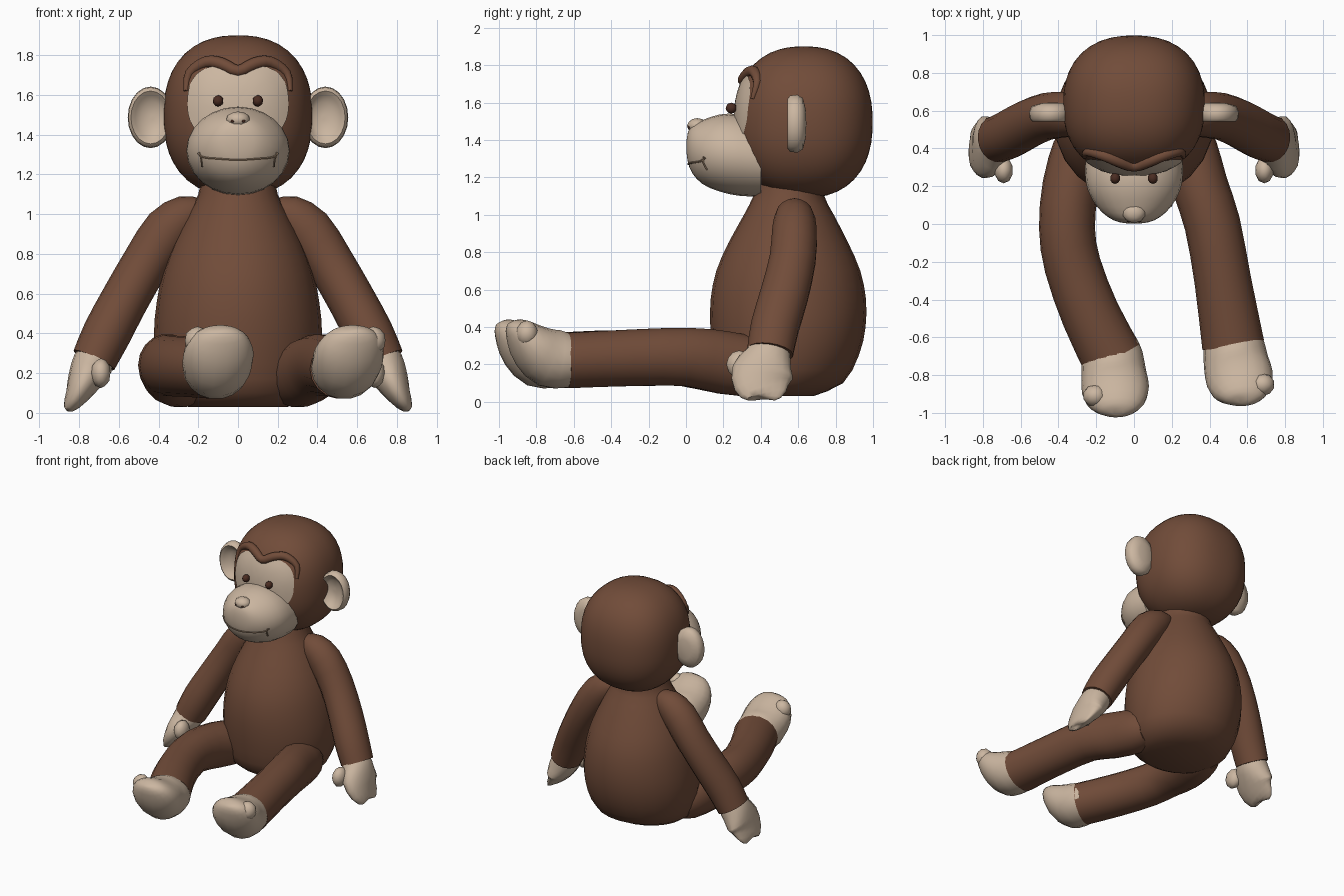
import bpy, bmesh, math
from mathutils import Vector
from mathutils.bvhtree import BVHTree

if "Cube" in bpy.data.objects:
    bpy.data.objects.remove(bpy.data.objects["Cube"])


def material(name, rgb):
    m = bpy.data.materials.new(name)
    m.diffuse_color = (*rgb, 1)
    m.use_nodes = True
    m.node_tree.nodes["Principled BSDF"].inputs["Base Color"].default_value = m.diffuse_color
    return m


FUR = material("brown_fur", (0.165, 0.072, 0.041))
SKIN = material("cream_skin", (0.60, 0.47, 0.355))
DARK = material("dark_brown", (0.07, 0.026, 0.016))
CREASE = material("crease_tan", (0.25, 0.17, 0.11))


def finish(name, bm, mat, angle=55):
    bmesh.ops.recalc_face_normals(bm, faces=bm.faces)
    me = bpy.data.meshes.new(name)
    bm.to_mesh(me)
    bm.free()
    me.materials.append(mat)
    ob = bpy.data.objects.new(name, me)
    bpy.context.collection.objects.link(ob)
    bpy.ops.object.select_all(action='DESELECT')
    ob.select_set(True)
    bpy.context.view_layer.objects.active = ob
    bpy.ops.object.shade_smooth_by_angle(angle=math.radians(angle))
    return ob


def spline(pts, steps):
    """Catmull-Rom through tuples of any length."""
    out = []
    for i in range(len(pts) - 1):
        p = [pts[max(0, min(len(pts) - 1, i + k))] for k in (-1, 0, 1, 2)]
        for j in range(steps):
            t = j / steps
            out.append([b + 0.5 * t * (c - a + t * (2*a - 5*b + 4*c - d + t * (3*(b - c) + d - a)))
                        for a, b, c, d in zip(*p)])
    return out + [list(pts[-1])]


def tube(name, stations, mat, ref, axis=None, steps=2, seg=18):
    """Skin elliptical rings (x, y, z, side radius, radius along ref)."""
    st = spline(stations, steps)
    bm = bmesh.new()
    rings = []
    for i, (x, y, z, ra, rb) in enumerate(st):
        t = Vector(axis) if axis else (Vector(st[min(i + 1, len(st) - 1)][:3])
                                       - Vector(st[max(i - 1, 0)][:3])).normalized()
        b = Vector(ref)
        b = (b - t * b.dot(t)).normalized()
        n = t.cross(b)
        rings.append([bm.verts.new(Vector((x, y, z)) + n * ra * math.cos(a) + b * rb * math.sin(a))
                      for a in (2 * math.pi * k / seg for k in range(seg))])
    for r, q in zip(rings, rings[1:]):
        for k in range(seg):
            bm.faces.new((r[k], r[k - 1], q[k - 1], q[k]))
    bm.faces.new(rings[0])
    bm.faces.new(rings[-1])
    return finish(name, bm, mat)


def ball(name, centre, radii, mat, power=2.0, sub=2):
    """Ellipsoid, boxier with a higher power."""
    bm = bmesh.new()
    bmesh.ops.create_icosphere(bm, subdivisions=sub, radius=1)
    for v in bm.verts:
        d = v.co / sum(abs(c) ** power for c in v.co) ** (1 / power)
        v.co = Vector(c + r * k for c, r, k in zip(centre, radii, d))
    return finish(name, bm, mat)


def front_of(ob):
    """Return a function giving the frontmost y of a part at x, z."""
    tree = BVHTree.FromPolygons([v.co for v in ob.data.vertices],
                                [p.vertices for p in ob.data.polygons])

    def y_at(x, z):
        hit = tree.ray_cast(Vector((x, -3, z)), Vector((0, 1, 0)))[0]
        return hit.y if hit else 0.4
    return y_at


X, Y, Z = (1, 0, 0), (0, 1, 0), (0, 0, 1)

# Torso
tube("torso", [(0, .48, .03, .25, .20), (0, .51, .10, .36, .33), (0, .535, .25, .41, .39),
               (0, .545, .40, .423, .415), (0, .547, .55, .41, .415), (0, .547, .70, .38, .385),
               (0, .547, .85, .325, .32), (0, .55, 1.0, .25, .24), (0, .55, 1.1, .20, .19),
               (0, .57, 1.2, .18, .18)], FUR, Y, axis=Z, seg=24)

# Head and muzzle
head = ball("head", (0, .63, 1.495), (.375, .368, .405), FUR, 2.35, 4)
muzzle = tube("muzzle", [(0, .40, 1.30, .25, .205), (0, .28, 1.32, .26, .218), (0, .18, 1.33, .245, .206),
                         (0, .09, 1.335, .195, .172), (0, .035, 1.35, .135, .13), (0, .01, 1.36, .08, .08),
                         (0, .002, 1.365, .02, .02)], SKIN, Z, axis=(0, -1, 0), seg=24)
head_y, muzzle_y = front_of(head), front_of(muzzle)

# Heart-shaped face plate laid on the head
bm = bmesh.new()
N, RINGS = 48, 7
hub = bm.verts.new((0, head_y(0, 1.54) - .008, 1.54))
prev = None
for j in range(1, RINGS + 1):
    ring = []
    for k in range(N):
        c, s = math.cos(2 * math.pi * k / N), math.sin(2 * math.pi * k / N)
        e = 3 if s > 0 else 2
        r = (abs(c / .255) ** e + abs(s / .215) ** e) ** (-1 / e)
        x, z = r * c, r * s
        if s > 0:
            z -= .055 * math.exp(-(x / .07) ** 2)
        x, z = x * j / RINGS, 1.54 + z * j / RINGS
        ring.append(bm.verts.new((x, head_y(x, z) - .008, z)))
    for k in range(N):
        bm.faces.new((ring[k - 1], ring[k], prev[k], prev[k - 1]) if prev else (ring[k - 1], ring[k], hub))
    prev = ring
finish("face_plate", bm, SKIN)

# Brow fringe framing the top of the face
brow = [(.262, 1.62, .012), (.245, 1.71, .022), (.16, 1.765, .03), (.08, 1.755, .032), (0, 1.72, .03)]
brow = [(-x, z, r) for x, z, r in brow[:-1]] + brow[::-1]
tube("brow_fringe", [(x, head_y(x, z), z, r, r) for x, z, r in brow], FUR, Y, steps=3, seg=10)

# Nose, mouth crease
ball("nose", (0, .06, 1.475), (.062, .055, .042), SKIN)
mouth = [(.20, 1.305), (.17, 1.285), (.10, 1.278), (0, 1.272)]
mouth = [(-x, z) for x, z in mouth[:-1]] + mouth[::-1]
tube("mouth_crease", [(x, muzzle_y(x, z), z, .006, .006) for x, z in mouth], CREASE, Z, steps=4, seg=6)

# Parts that repeat on both sides
for s, side in ((1, "right"), (-1, "left")):
    ball(f"eye_{side}", (s * .10, .242, 1.57), (.027, .03, .029), DARK)
    ball(f"nostril_{side}", (s * .028, .016, 1.468), (.011, .008, .008), DARK, sub=1)
    tube(f"mouth_corner_{side}", [(s * x, muzzle_y(s * x, z), z, .006, .006)
                                  for x, z in ((.195, 1.31), (.185, 1.28), (.18, 1.24))], CREASE, X, seg=6)
    # Cupped ear
    tube(f"ear_{side}", [(s * x, y, 1.487, .115 * k, .155 * k) for x, y, k in
                         ((.43, .59, .08), (.43, .588, .5), (.435, .56, .72), (.44, .543, .86), (.44, .556, .97),
                          (.44, .595, 1), (.44, .625, .88), (.43, .64, .5), (.43, .643, .08))],
         SKIN, Z, axis=Y, steps=1, seg=20)
    # Arm and paw
    tube(f"arm_{side}", [(s * x, y, z, a, b) for x, y, z, a, b in
                         ((.17, .58, 1.03, .05, .06), (.25, .58, 1.00, .10, .10), (.35, .58, .92, .125, .12),
                          (.46, .57, .76, .12, .125), (.57, .525, .57, .12, .13), (.66, .475, .40, .122, .13),
                          (.725, .45, .265, .113, .125))], FUR, Y)
    tube(f"hand_{side}", [(s * x, y, z, a, b) for x, y, z, a, b in
                          ((.69, .45, .33, .08, .10), (.73, .44, .25, .103, .122), (.775, .41, .16, .085, .165),
                           (.81, .41, .09, .06, .155), (.845, .43, .035, .032, .11), (.855, .43, .018, .01, .05))],
         SKIN, Y)
    ball(f"thumb_{side}", (s * .69, .285, .20), (.05, .07, .075), SKIN)

# Legs, each splayed differently
tube("leg_right", [(.27, .50, .16, .11, .11), (.29, .40, .18, .15, .155), (.35, .20, .21, .148, .17),
                   (.415, 0, .24, .148, .158), (.47, -.30, .235, .15, .153), (.525, -.64, .22, .165, .15)], FUR, Z)
tube("leg_left", [(-.27, .50, .16, .11, .11), (-.28, .40, .18, .15, .155), (-.335, .20, .21, .15, .17),
                  (-.355, -.02, .24, .148, .158), (-.325, -.22, .235, .15, .153), (-.23, -.48, .23, .155, .152),
                  (-.115, -.71, .22, .163, .15)], FUR, Z)

# Feet with upturned soles and a side toe
FOOT = [(-.02, .06, .22, .14, .12), (0, 0, .22, .160, .146), (.015, -.10, .235, .172, .16),
        (.035, -.19, .295, .178, .13), (.05, -.255, .365, .15, .088), (.055, -.295, .41, .095, .05),
        (.055, -.305, .425, .03, .02)]
for side, fx, fy, k in (("right", .525, -.63, 1), ("left", -.115, -.69, .5)):
    tube(f"foot_{side}", [(fx + x * k, fy + y, z, a, b) for x, y, z, a, b in FOOT], SKIN, Z)
    tx = .155 if side == "right" else -.09
    ball(f"toe_{side}", (fx + tx, fy - .22, .365), (.065, .06, .07), SKIN)
